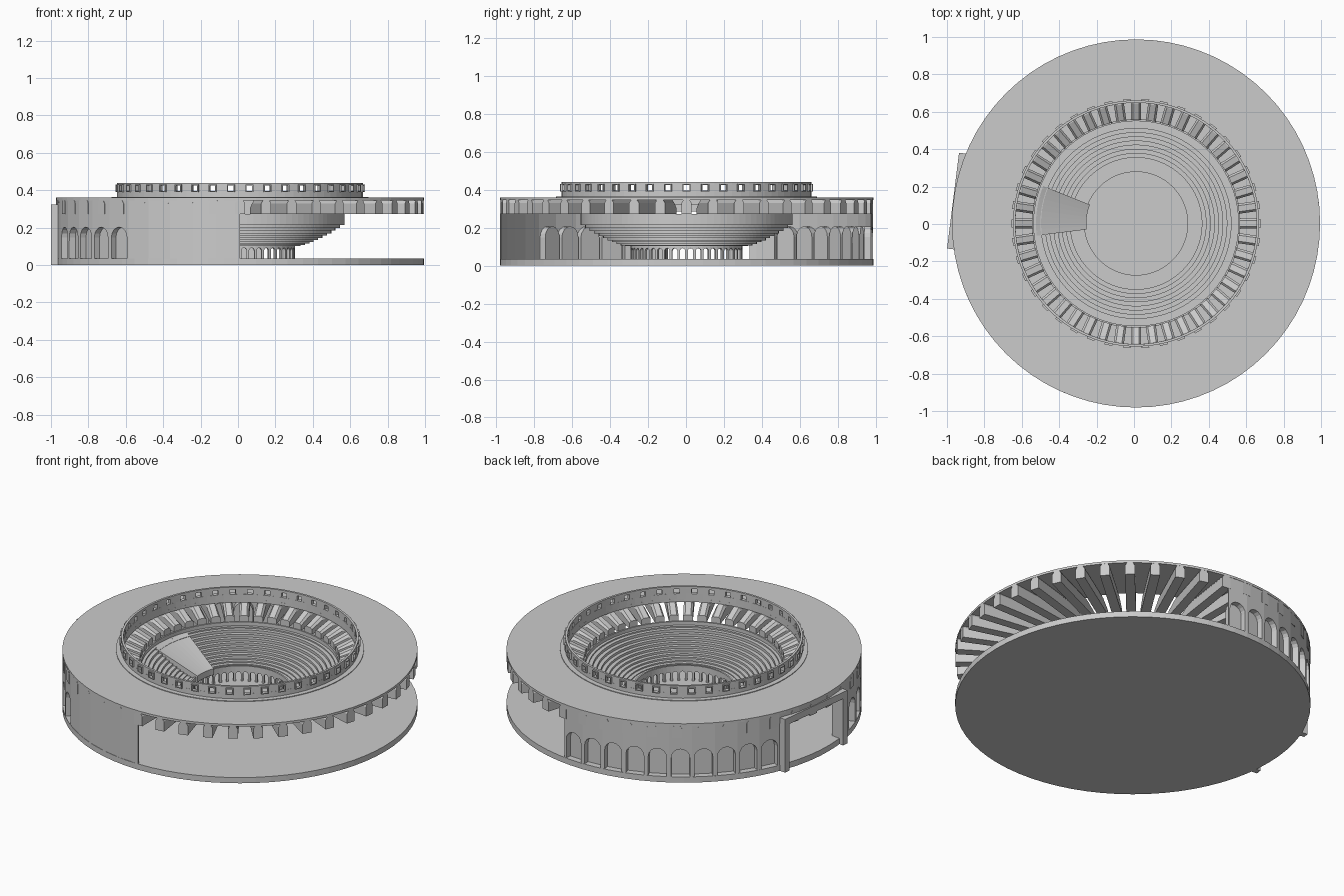
import bpy, bmesh, math
from mathutils import Vector

cube = bpy.data.objects.get("Cube")
if cube:
    bpy.data.objects.remove(cube, do_unlink=True)

CENTRE = Vector((0.011, 0.003, 0))
BASE_TOP = 0.035

stone = bpy.data.materials.new("stone_grey")
stone.use_nodes = True
GREY = (0.6, 0.6, 0.6, 1)
stone.diffuse_color = GREY
stone.node_tree.nodes["Principled BSDF"].inputs["Base Color"].default_value = GREY


def polar(r, deg, z):
    a = math.radians(deg)
    return Vector((r * math.cos(a), r * math.sin(a), z)) + CENTRE


def finish(name, bm, thickness=0, offset=0):
    bmesh.ops.remove_doubles(bm, verts=bm.verts, dist=0.0002)
    bmesh.ops.recalc_face_normals(bm, faces=bm.faces)
    mesh = bpy.data.meshes.new(name)
    bm.to_mesh(mesh)
    bm.free()
    mesh.materials.append(stone)
    ob = bpy.data.objects.new(name, mesh)
    bpy.context.collection.objects.link(ob)
    if thickness:
        mod = ob.modifiers.new("thickness", "SOLIDIFY")
        mod.thickness = thickness
        mod.offset = offset
    return ob


def lathe(name, profile, n=72, start=0, end=360):
    """Sweep a closed (radius, z) profile around the centre."""
    bm = bmesh.new()
    full = end - start == 360
    rings = [[bm.verts.new(polar(r, start + (end - start) * i / n, z)) for r, z in profile]
             for i in range(n if full else n + 1)]
    for i in range(n):
        a, b = rings[i], rings[(i + 1) % len(rings)]
        for j in range(len(profile)):
            k = (j + 1) % len(profile)
            bm.faces.new((a[j], a[k], b[k], b[j]))
    if not full:
        bm.faces.new(rings[0])
        bm.faces.new(rings[-1])
    return finish(name, bm)


def hoop(name, r0, r1, z0, z1, n=72):
    return lathe(name, [(r0, z0), (r1, z0), (r1, z1), (r0, z1)], n)


def radial_prism(bm, deg, section, r0, r1, drop=None):
    """Extrude a (sideways, z) section along a radius; drop(z) reshapes the inner end."""
    out = polar(1, deg, 0) - CENTRE
    side = Vector((-out.y, out.x, 0))
    ends = []
    for r, f in ((r0, drop or (lambda z: z)), (r1, lambda z: z)):
        ends.append([bm.verts.new(CENTRE + out * r + side * s + Vector((0, 0, f(z)))) for s, z in section])
    bm.faces.new(ends[0])
    bm.faces.new(ends[1])
    for i in range(len(section)):
        k = (i + 1) % len(section)
        bm.faces.new((ends[0][i], ends[0][k], ends[1][k], ends[1][i]))


def rect(s0, s1, z0, z1):
    return [(s0, z0), (s1, z0), (s1, z1), (s0, z1)]


def bay(bm, r, a0, a1, z0, z1, half=0, crown=0, niche=0):
    """One flat wall bay, with an arched opening and an optional niche behind it."""
    p0, p1 = polar(r, a0, 0), polar(r, a1, 0)

    def put(u, z, depth=0):
        p = p0.lerp(p1, u)
        p = CENTRE + (p - CENTRE) * (1 - depth / r)
        return bm.verts.new((p.x, p.y, z))

    outline = [(0, z0), (0, z1), (1, z1), (1, z0)]
    arch = []
    if half:
        rad = half * (p1 - p0).length
        arch = [(0.5 + half, z0)]
        for i in range(9):
            t = math.pi * i / 8
            arch.append((0.5 + half * math.cos(t), crown - rad + rad * math.sin(t)))
        arch.append((0.5 - half, z0))
    bm.faces.new([put(u, z) for u, z in outline + arch])
    if niche:
        front = [put(u, z) for u, z in arch]
        back = [put(u, z, niche) for u, z in arch]
        for i in range(len(arch) - 1):
            bm.faces.new((front[i], front[i + 1], back[i + 1], back[i]))
        bm.faces.new(back)


# Base disc and flat roof
lathe("base", [(0.0001, 0), (0.984, 0), (0.984, BASE_TOP), (0.0001, BASE_TOP)])
hoop("roof", 0.645, 0.984, 0.346, 0.36)
hoop("roof_inner_lip", 0.645, 0.687, 0.36, 0.364)

# Outer wall: arched bays, a blind stretch and a strip over the gate
bm = bmesh.new()
WALL_R, WALL_TOP = 0.98, 0.358
for start, step, count in ((82.6, 7.5, 10), (192.7, 8.0, 5)):
    for i in range(count):
        a = start + step * i
        bay(bm, WALL_R, a, a + step, BASE_TOP, WALL_TOP, 0.42, 0.205, 0.035)
for i in range(5):
    a = 232.7 + 7.46 * i
    bay(bm, WALL_R, a, a + 7.46, BASE_TOP, WALL_TOP)
for i in range(4):
    a = 157.6 + 7.7 * i
    bay(bm, WALL_R, a, a + 7.7, 0.29, WALL_TOP)
bay(bm, WALL_R, 188.4, 192.7, BASE_TOP, WALL_TOP)
finish("outer_wall", bm, 0.006)

# Gate frame standing out of the wall
bm = bmesh.new()
GATE = 172.9
for s0, s1, z0, z1 in ((-0.258, -0.222, 0, 0.325), (0.222, 0.258, 0, 0.325), (-0.222, 0.222, 0.285, 0.325)):
    radial_prism(bm, GATE, rect(s0, s1, z0, z1), 0.905, 0.986)
finish("gate_frame", bm)

# Radial roof beams with chamfered tops and sloping inner ends
bm = bmesh.new()
half = 0.027
section = [(-half, 0.272), (half, 0.272), (half, 0.33), (0.016, 0.347), (-0.016, 0.347), (-half, 0.33)]
for i in range(44):
    deg = 360 * i / 44
    radial_prism(bm, deg, section, 0.64, 0.983)
    radial_prism(bm, deg, section, 0.553, 0.64, lambda z: 0.272 + (z - 0.272) * 0.5)
finish("roof_beams", bm)

# Crown ring: two hoops, posts between the openings, and raised window frames
hoop("crown_lower_hoop", 0.645, 0.658, 0.362, 0.396, 84)
hoop("crown_upper_hoop", 0.645, 0.658, 0.425, 0.44, 84)
posts, frames = bmesh.new(), bmesh.new()
STEP = 360 / 42
for i in range(42):
    radial_prism(posts, STEP * (i + 0.5), rect(-0.033, 0.033, 0.394, 0.427), 0.645, 0.657)
    for s in (-1, 1):
        radial_prism(frames, STEP * i, rect(s * 0.015, s * 0.021, 0.39, 0.431), 0.645, 0.667)
    for z in (0.39, 0.425):
        radial_prism(frames, STEP * i, rect(-0.015, 0.015, z, z + 0.006), 0.645, 0.667)
finish("crown_posts", posts)
finish("crown_window_frames", frames)

# Seating bowl, stepped above and below, steeper towards the top
STEPS = 11
R_IN, R_OUT = 0.285, 0.53


def stairs(r0, r1, z0, rise):
    pts = []
    for i in range(STEPS):
        z = z0 + rise * (i / (STEPS - 1)) ** 1.4
        pts += [(r0 + (r1 - r0) * i / STEPS, z), (r0 + (r1 - r0) * (i + 1) / STEPS, z)]
    return pts


under = stairs(0.3, 0.558, 0.103, 0.11)
seats = stairs(R_IN, R_OUT, 0.122, 0.12)
rim = [(0.558, 0.272), (0.547, 0.272), (0.547, 0.25), (R_OUT, 0.25)]
lathe("seating_bowl", [(R_IN, 0.103)] + under + rim + seats[::-1], 96)

# Covered entrance ramp across the seats
lathe("entrance_ramp", [(0.266, 0.1), (0.3, 0.105), (0.535, 0.215), (0.535, 0.252), (0.266, 0.138)],
      8, 158, 187)

# Arcade around the arena floor
bm = bmesh.new()
for i in range(44):
    a = 360 * i / 44
    bay(bm, 0.288, a, a + 360 / 44, BASE_TOP, 0.106, 0.34, 0.092)
finish("arena_arcade", bm, 0.014)
hoop("arena_parapet", 0.276, 0.286, 0.1, 0.13)
